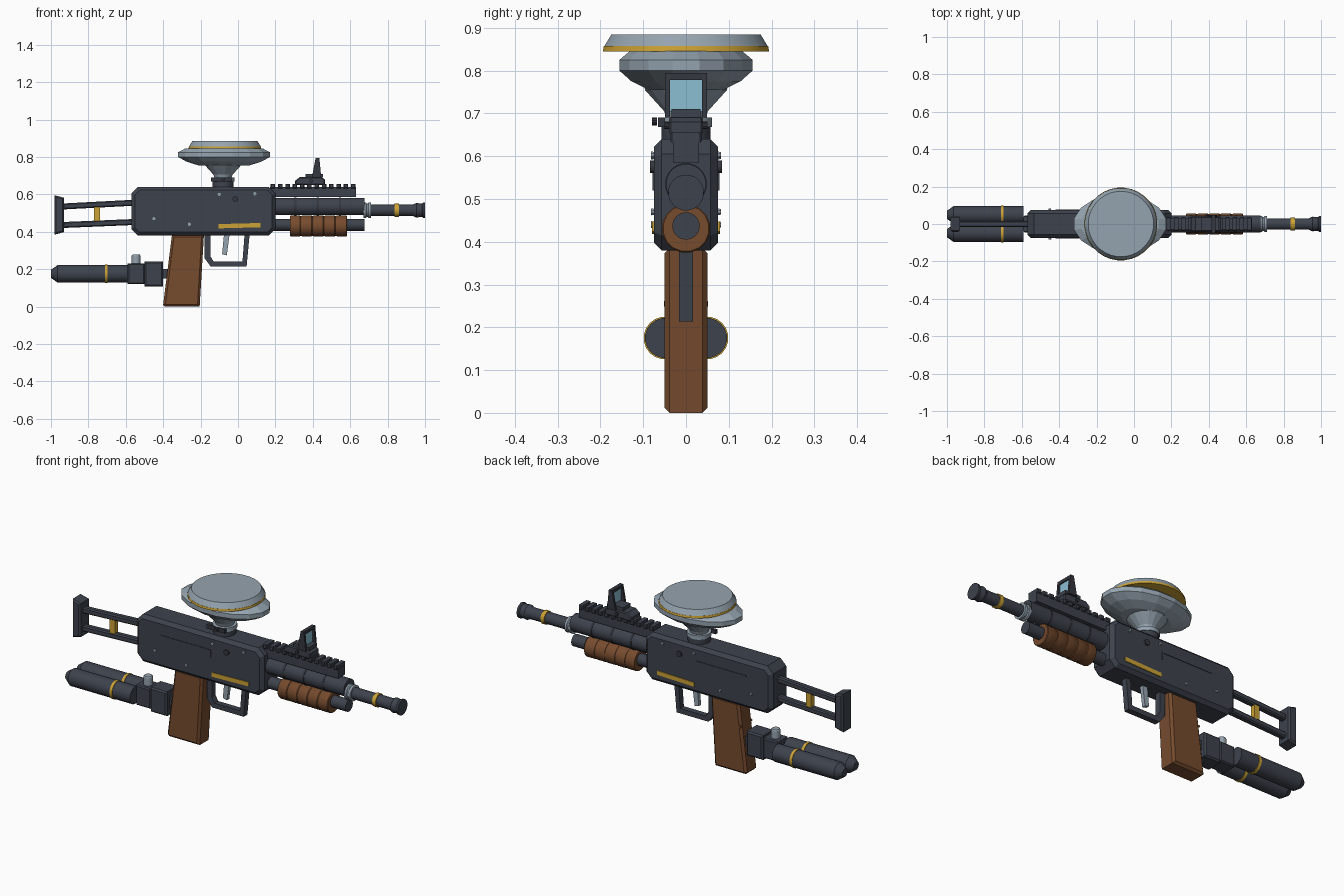
import bpy, bmesh
from math import sin, cos, pi, radians
from mathutils import Vector

cube = bpy.data.objects.get("Cube")
if cube:
    bpy.data.objects.remove(cube, do_unlink=True)


def material(name, rgb):
    m = bpy.data.materials.new(name)
    m.use_nodes = True
    m.diffuse_color = (*rgb, 1)
    m.node_tree.nodes["Principled BSDF"].inputs["Base Color"].default_value = (*rgb, 1)
    return m


GUN = material("gunmetal", (.047, .055, .073))
DARK = material("dark steel", (.034, .038, .05))
SILVER = material("pale silver", (.30, .37, .43))
WOOD = material("brown wood", (.18, .07, .027))
GOLD = material("golden yellow", (.60, .36, .035))
GLASS = material("blue glass", (.26, .52, .64))


def finish(name, bm, mat, smooth=False):
    bmesh.ops.recalc_face_normals(bm, faces=bm.faces[:])
    mesh = bpy.data.meshes.new(name)
    bm.to_mesh(mesh)
    bm.free()
    mesh.materials.append(mat)
    ob = bpy.data.objects.new(name, mesh)
    bpy.context.collection.objects.link(ob)
    if smooth:
        bpy.ops.object.select_all(action='DESELECT')
        ob.select_set(True)
        bpy.context.view_layer.objects.active = ob
        bpy.ops.object.shade_smooth_by_angle(angle=radians(32))
    return ob


def prism(name, outline, half, mat, bevel=0, y=0):
    """Side outline in x and z, given thickness across y."""
    bm = bmesh.new()
    base = bm.faces.new([bm.verts.new((px, y - half, pz)) for px, pz in outline])
    out = bmesh.ops.extrude_face_region(bm, geom=[base])
    moved = [v for v in out["geom"] if isinstance(v, bmesh.types.BMVert)]
    bmesh.ops.translate(bm, verts=moved, vec=(0, 2 * half, 0))
    bmesh.ops.recalc_face_normals(bm, faces=bm.faces[:])
    if bevel:
        rims = [e for e in bm.edges if abs(e.verts[0].co.y - e.verts[1].co.y) < 1e-5]
        bmesh.ops.bevel(bm, geom=rims, offset=bevel, segments=1, affect='EDGES')
    return finish(name, bm, mat)


def box(name, x0, x1, z0, z1, half, mat, bevel=0, y=0):
    return prism(name, [(x0, z0), (x1, z0), (x1, z1), (x0, z1)], half, mat, bevel, y)


def lathe(name, profile, origin, axis, mat, sides=20, squash=1, smooth=True):
    """Rings of (distance, radius) along an axis through the origin."""
    bm = bmesh.new()
    rings = []
    for d, r in profile:
        ring = []
        for i in range(sides):
            a = 2 * pi * (i + .5) / sides
            u, v = r * cos(a), r * sin(a) * squash
            p = {'x': (d, u, v), 'y': (u, d, v), 'z': (u, v, d)}[axis]
            ring.append(bm.verts.new(Vector(origin) + Vector(p)))
        rings.append(ring)
    for a, b in zip(rings, rings[1:]):
        for i in range(sides):
            j = (i + 1) % sides
            bm.faces.new((a[i], a[j], b[j], b[i]))
    bm.faces.new(rings[0])
    bm.faces.new(rings[-1])
    return finish(name, bm, mat, smooth)


def tube(name, x0, x1, r, z, mat, y=0, sides=20):
    return lathe(name, [(x0, r), (x1, r)], (0, y, z), 'x', mat, sides)


# Receiver with clipped corners, trim strips, screws and buttons on both sides
c = .035
prism("receiver", [(-.57 + c, .38), (.2 - c, .38), (.2, .38 + c), (.2, .64 - c),
                   (.2 - c, .64), (-.57 + c, .64), (-.57, .64 - c), (-.57, .38 + c)],
      .075, GUN, .018)
for side, label in ((-1, "right"), (1, "left")):
    prism(label + "_gold_strip", [(-.105, .418), (.12, .424), (.12, .447), (-.105, .441)],
          .003, GOLD, y=side * .076)
    prism(label + "_panel_rib", [(-.42, .555), (-.12, .555), (-.12, .52), (-.112, .52),
                                 (-.112, .562), (-.42, .562)], .002, GUN, y=side * .076)
    for sx, sz in ((-.45, .47), (-.26, .44), (-.1, .6), (.09, .603)):
        lathe(label + "_screw", [(-.005, .009), (.005, .007)], (sx, side * .077, sz), 'y', SILVER, 8)
    lathe(label + "_button", [(-.006, .015), (.006, .015)], (-.015, side * .078, .575), 'y', DARK, 12)

# Rear stock: two sloping rods, a strut and the butt plate
for name, za, zb in (("upper_stock_rod", .555, .535), ("lower_stock_rod", .452, .436)):
    prism(name, [(-.56, za - .016), (-.56, za + .016), (-.94, zb + .016), (-.94, zb - .016)],
          .017, GUN, .006)
box("stock_strut", -.77, -.738, .45, .54, .014, GOLD)
prism("butt_plate", [(-.98, .385), (-.93, .398), (-.93, .582), (-.98, .595)], .042, GUN, .008)

# Grip with a seam and pin
prism("grip", [(-.40, .01), (-.39, 0), (-.205, 0), (-.182, .385), (-.353, .385)],
      .05, WOOD, .012)
lathe("grip_pin", [(-.052, .007), (.052, .007)], (-.36, 0, .255), 'y', WOOD, 8)

# Trigger guard built from a chain of bars, and the trigger
path = [(-.163, .385), (-.163, .262), (-.138, .228), (.035, .228), (.048, .385)]
inner = [(-.147, .385), (-.147, .268), (-.131, .241), (.024, .241), (.035, .385)]
outer = [(-.178, .385), (-.178, .258), (-.146, .214), (.046, .214), (.062, .385)]
for k in range(len(path) - 1):
    prism("trigger_guard_bar", [outer[k], outer[k + 1], inner[k + 1], inner[k]], .016, GUN)
prism("trigger", [(-.085, .28), (-.06, .274), (-.045, .385), (-.075, .385)], .01, SILVER)

# Twin gas tanks with gold bands, regulator blocks and valve
for side, label in ((-1, "right"), (1, "left")):
    lathe(label + "_tank", [(-1, .022), (-.965, .047), (-.59, .047)], (0, side * .049, .175), 'x', GUN, 20)
    tube(label + "_tank_band", -.712, -.697, .05, .175, GOLD, y=side * .049)
box("regulator_rear", -.59, -.50, .12, .23, .045, GUN, .006)
box("regulator_front", -.50, -.40, .108, .242, .05, GUN, .008)
box("regulator_mount", -.40, -.365, .15, .2, .025, GUN)
lathe("valve_cap", [(.225, .024), (.272, .024), (.278, .02)], (-.545, 0, 0), 'z', SILVER, 12)

# Barrel, shroud, collar, band and flared muzzle
tube("barrel_shroud", .19, .675, .047, .535, GUN)
for bx in (.3, .42, .54):
    tube("shroud_ring", bx, bx + .012, .049, .535, DARK)
lathe("silver_collar", [(.672, .042), (.684, .042), (.688, .037), (.694, .037), (.698, .042), (.71, .042)],
      (0, 0, .515), 'x', SILVER)
tube("barrel", .69, .97, .031, .515, GUN)
tube("barrel_band", .838, .86, .036, .515, GOLD)
lathe("muzzle", [(.935, .031), (.955, .04), (.97, .037), (.985, .037), (.99, .042), (1, .042)],
      (0, 0, .515), 'x', GUN)

# Pump tube with ribbed wooden handle
tube("pump_tube", .19, .675, .032, .437, GUN)
ribs = []
step = .062
for k in range(5):
    a = .277 + k * step
    ribs += [(a, .054), (a + .005, .057), (a + step - .008, .057), (a + step - .004, .054)]
lathe("pump_handle", ribs, (0, 0, .431), 'x', WOOD, 16)

# Top rail with teeth
box("rail_base", .17, .63, .585, .638, .03, GUN)
for k in range(12):
    a = .175 + k * .039
    box("rail_tooth", a, a + .024, .632, .656, .037, GUN, .004)

# Reflex sight: stepped base, lens frame and glass
prism("sight_base", [(.305, .65), (.465, .65), (.465, .68), (.445, .692), (.33, .692), (.305, .672)],
      .04, GUN, .005)
box("sight_step", .36, .455, .69, .71, .034, GUN)
for side, label in ((-1, "right"), (1, "left")):
    prism(label + "_frame_post", [(.395, .69), (.445, .69), (.435, .795), (.415, .795)],
          .006, DARK, y=side * .043)
box("frame_top", .415, .435, .778, .795, .049, DARK)
box("sight_glass", .422, .428, .705, .78, .038, GLASS)
lathe("sight_knob", [(-.05, .009), (.05, .009)], (.39, 0, .672), 'y', DARK, 10)

# Feed neck with collar, clamp and thumb screw
HX = -.08
lathe("feed_collar", [(.63, .058), (.668, .058)], (HX, 0, 0), 'z', GUN, 16)
lathe("feed_clamp", [(.668, .062), (.69, .062)], (HX, 0, 0), 'z', SILVER, 16)
box("clamp_lug", -.145, -.035, .668, .69, .008, DARK, y=-.058)
lathe("clamp_screw", [(-.08, .009), (-.068, .009)], (HX, 0, .681), 'y', DARK, 10)

# Hopper: funnel, oval bowl, gold rim and lid
lathe("hopper_funnel", [(.685, .045), (.705, .052), (.755, .098), (.775, .1)], (HX, 0, 0), 'z', SILVER, 16, smooth=False)
lathe("hopper_bowl", [(.755, .14), (.775, .205), (.80, .25), (.825, .25), (.846, .21)],
      (-.075, 0, 0), 'z', SILVER, 16, .635, False)
lathe("hopper_rim", [(.845, .195), (.857, .193)], (-.07, 0, 0), 'z', GOLD, 32)
lathe("hopper_lid", [(.857, .192), (.885, .175)], (-.07, 0, 0), 'z', SILVER, 32)
